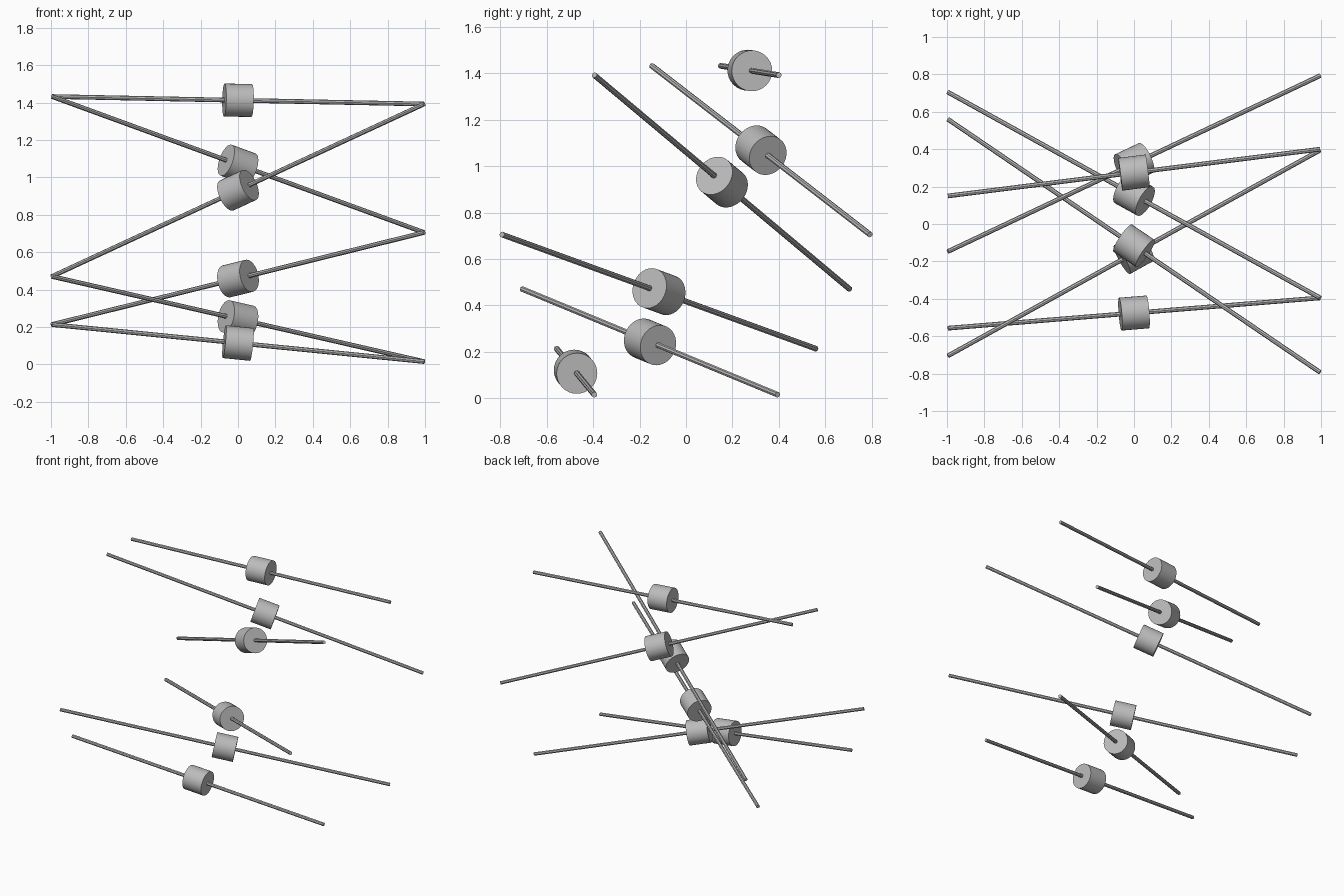
import bpy
from mathutils import Vector

cube = bpy.data.objects.get("Cube")
if cube:
    bpy.data.objects.remove(cube, do_unlink=True)

# One plain grey for everything
grey = bpy.data.materials.new("grey")
grey.use_nodes = True
colour = (0.5, 0.5, 0.5, 1)
grey.diffuse_color = colour
grey.node_tree.nodes["Principled BSDF"].inputs["Base Color"].default_value = colour

ROD_RADIUS = 0.0125
HUB_RADIUS = 0.088
HUB_LENGTH = 0.148


def cylinder(name, centre, direction, radius, length, sides, smooth):
    bpy.ops.mesh.primitive_cylinder_add(vertices=sides, radius=radius, depth=length)
    obj = bpy.context.object
    obj.name = name
    obj.rotation_mode = 'QUATERNION'
    obj.rotation_quaternion = direction.to_track_quat('Z', 'Y')
    obj.location = centre
    obj.data.materials.append(grey)
    if smooth:
        bpy.ops.object.shade_smooth_by_angle()
    return obj


# Struts: (y, z) of the end at -x, then (y, z) of the end at +x
END_X = 0.995
struts = {
    "top": ((0.15, 1.432), (0.40, 1.392)),
    "upper_back": ((-0.147, 1.432), (0.793, 0.705)),
    "upper_front": ((0.705, 0.47), (-0.395, 1.392)),
    "lower_front": ((0.56, 0.213), (-0.793, 0.705)),
    "lower_back": ((-0.705, 0.47), (0.395, 0.015)),
    "bottom": ((-0.557, 0.213), (-0.395, 0.015)),
}

for name, (near, far) in struts.items():
    a = Vector((-END_X, *near))
    b = Vector((END_X, *far))
    axis = b - a
    centre = (a + b) / 2
    # Thin rod with a drum at its middle
    cylinder(name + "_rod", centre, axis, ROD_RADIUS, axis.length, 8, False)
    cylinder(name + "_drum", centre, axis, HUB_RADIUS, HUB_LENGTH, 32, True)
